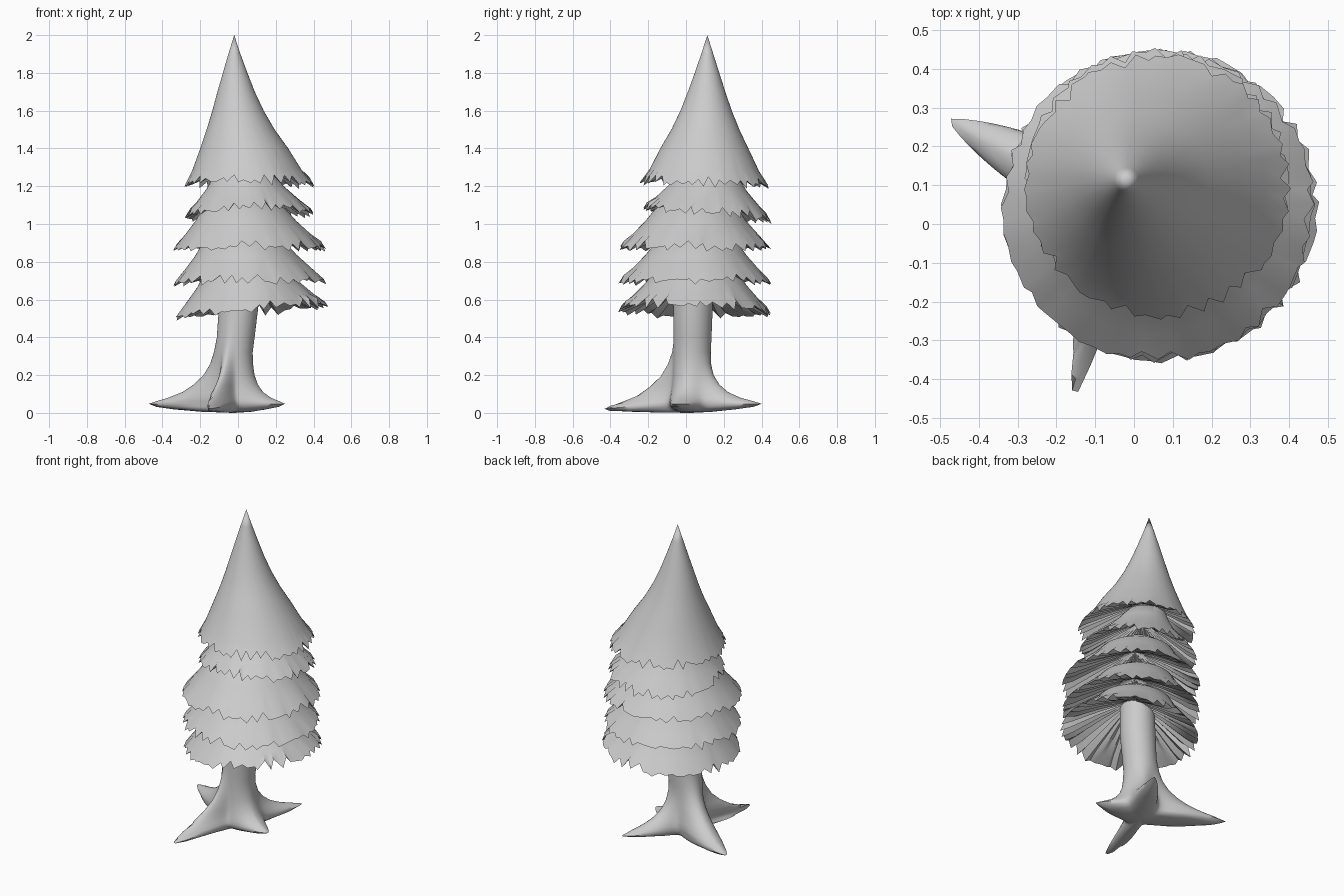
import bpy, bmesh, math, random
from math import cos, sin, pi, exp, atan2, hypot

if "Cube" in bpy.data.objects:
    bpy.data.objects.remove(bpy.data.objects["Cube"])

random.seed(4)


def make_object(name, rings, bottom, top, angle):
    """Skin a list of equal-length rings, closed by one point at each end."""
    bm = bmesh.new()
    loops = [[bm.verts.new(p) for p in ring] for ring in rings]
    n = len(loops[0])
    for a, b in zip(loops, loops[1:]):
        for i in range(n):
            j = (i + 1) % n
            bm.faces.new((a[i], a[j], b[j], b[i]))
    lo, hi = bm.verts.new(bottom), bm.verts.new(top)
    for i in range(n):
        j = (i + 1) % n
        bm.faces.new((loops[0][j], loops[0][i], lo))
        bm.faces.new((loops[-1][i], loops[-1][j], hi))
    bmesh.ops.recalc_face_normals(bm, faces=bm.faces[:])
    mesh = bpy.data.meshes.new(name)
    bm.to_mesh(mesh)
    bm.free()
    ob = bpy.data.objects.new(name, mesh)
    bpy.context.collection.objects.link(ob)
    bpy.ops.object.select_all(action='DESELECT')
    bpy.context.view_layer.objects.active = ob
    ob.select_set(True)
    bpy.ops.object.shade_smooth_by_angle(angle=math.radians(angle))
    return ob


def foliage_tier(name, cx, cy, r, z, tilt, profile, apex, under, teeth=36):
    """Thin skirt: pleated underside, ragged rim, smooth top.
    profile rows: centre x, centre y, radius, height."""
    n = teeth * 2
    angles = [2 * pi * (i + random.uniform(-0.3, 0.3)) / n for i in range(n)]
    jag = []
    for i in range(n):
        if i % 2:
            jag.append(random.choice((0.008, 0.018, 0.03, 0.045)))  # notch
        else:
            jag.append(random.uniform(-0.012, 0.015))               # tooth tip

    def ring(x, y, rad, h, k, slide=0.0, pleat=0.0):
        pts = []
        for i, a in enumerate(angles):
            q = rad - 0.6 * slide * max(jag[i], 0)
            up = slide * jag[i] + (pleat if i % 2 else 0)
            lean = k * (tilt[0] * cos(a) + tilt[1] * sin(a))
            pts.append((x + q * cos(a), y + q * sin(a), h + up + lean))
        return pts

    ux, uy = (cx + profile[-1][0]) / 2, (cy + profile[-1][1]) / 2
    rings = [ring((cx + ux) / 2, (cy + uy) / 2, r * 0.45, z + under * 0.55, 0.5, 0.15, 0.012),
             ring(cx, cy, r * 0.84, z + 0.028, 0.85, 0.3, 0.016),
             ring(cx, cy, r, z, 1, 1)]
    count = len(profile)
    for m, (x, y, rad, h) in enumerate(profile):
        rings.append(ring(x, y, rad, h, 0.7 * (1 - m / count), 0.1 if m == 0 else 0))
    return make_object(name, rings, (ux, uy, z + under), apex, 40)


# Tall crown with a leaning tip
foliage_tier("foliage_crown", 0.061, 0.097, 0.344, 1.205, (0.0, -0.01),
             [(0.048, 0.098, 0.29, 1.285), (0.033, 0.10, 0.233, 1.40),
              (0.014, 0.105, 0.18, 1.50), (0.0, 0.108, 0.136, 1.60),
              (-0.01, 0.11, 0.099, 1.70), (-0.015, 0.112, 0.065, 1.80),
              (-0.019, 0.113, 0.032, 1.90)], (-0.02, 0.113, 2.0), 0.2)

# Four lower skirts: centre, rim radius, rim height, tilt
skirts = [(0.06, 0.11, 0.344, 1.04, (0.01, -0.03)),
          (0.062, 0.047, 0.405, 0.865, (0.0, 0.0)),
          (0.062, 0.047, 0.405, 0.685, (0.005, 0.0)),
          (0.073, 0.047, 0.406, 0.53, (0.03, -0.01))]
for k, (cx, cy, r, z, tilt) in enumerate(skirts):
    prof = [(cx - 0.008, cy + 0.002, r - 0.07, z + 0.078),
            (cx - 0.02, cy + 0.005, r - 0.137, z + 0.15),
            (cx - 0.03, cy + 0.01, r - 0.185, z + 0.215),
            (cx - 0.045, cy + 0.015, 0.12, z + 0.285)]
    foliage_tier("foliage_skirt_%d" % (k + 1), cx, cy, r, z, tilt, prof,
                 (cx - 0.055, cy + 0.02, z + 0.33), 0.23)

# Trunk with four spreading roots: tip x, tip y, angular width, falloff, drop, bend
BX, BY = -0.02, 0.03
roots = [(-0.48, 0.27, 0.29, 1.0, 0.0, 0.0), (-0.16, -0.46, 0.13, 1.0, 0.028, -0.25),
         (0.25, -0.05, 0.42, 1.7, 0.0, 0.0), (0.18, 0.40, 0.28, 1.5, 0.0, 0.0)]
# rows: height, reach of the roots, trunk radius, centre x, centre y
levels = [(0.006, 0.30, 0.07, BX, BY), (0.018, 0.65, 0.09, BX, BY),
          (0.032, 0.90, 0.105, BX, BY), (0.048, 1.0, 0.112, BX, BY),
          (0.062, 0.88, 0.112, BX, BY), (0.08, 0.70, 0.11, BX, BY),
          (0.11, 0.50, 0.105, BX, BY), (0.15, 0.34, 0.10, BX, BY),
          (0.20, 0.20, 0.097, BX, BY), (0.26, 0.10, 0.096, BX, BY),
          (0.32, 0.04, 0.097, -0.02, 0.032), (0.40, 0.0, 0.10, -0.012, 0.035),
          (0.55, 0.0, 0.104, 0.002, 0.037), (0.75, 0.0, 0.10, 0.01, 0.04)]
SEG = 192
rings = []
for h, reach, rad, x, y in levels:
    ring = []
    for i in range(SEG):
        a = 2 * pi * i / SEG
        q, drop = rad, 0.0
        for tx, ty, w, p, d, bend in roots:
            axis = atan2(ty - BY, tx - BX) + bend * min(1 - reach, 0.5)
            da = (a - axis + pi) % (2 * pi) - pi
            wide = w * (1 + 1.2 * (1 - reach))
            g = exp(-(abs(da) / wide) ** (2 - 0.8 * reach))
            q += (hypot(tx - BX, ty - BY) - 0.112) * reach ** p * g
            drop += d * g * reach
        ring.append((x + q * cos(a), y + q * sin(a), max(h - drop, h * 0.35)))
    rings.append(ring)
make_object("trunk_and_roots", rings, (BX, BY, 0.0), (0.01, 0.04, 0.77), 60)
